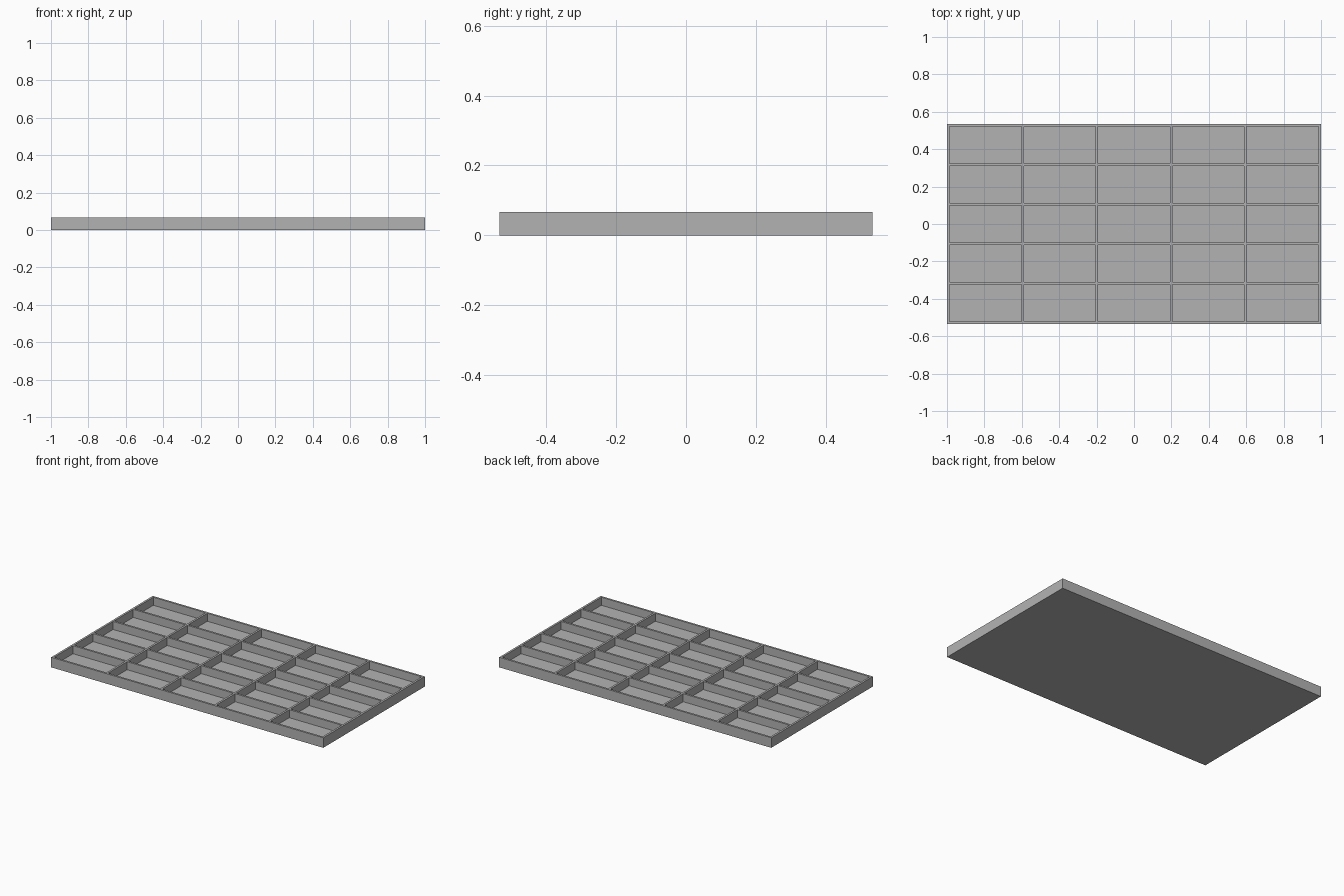
import bpy, bmesh
from mathutils import Matrix, Vector

cube = bpy.data.objects.get("Cube")
if cube:
    bpy.data.objects.remove(cube, do_unlink=True)

SIZE = Vector((2.0, 1.0667, 0.0667))
WALL = 0.0133
FLOOR = 0.0133
CELLS = 5


def make_material(name, colour):
    mat = bpy.data.materials.new(name)
    mat.use_nodes = True
    mat.diffuse_color = colour
    mat.node_tree.nodes["Principled BSDF"].inputs["Base Color"].default_value = colour
    return mat


def pocket_edges(length):
    """Start and end of every pocket along one side of the tray."""
    pocket = (length - WALL * (CELLS + 1)) / CELLS
    starts = [-length / 2 + WALL + i * (pocket + WALL) for i in range(CELLS)]
    return [(s, s + pocket) for s in starts]


def top_faces(bm):
    return [f for f in bm.faces if f.normal.z > 0.9]


# Solid slab standing on the ground
bm = bmesh.new()
bmesh.ops.create_cube(bm, size=1, matrix=Matrix.Translation((0, 0, SIZE.z / 2)) @ Matrix.Diagonal((*SIZE, 1)))
bm.normal_update()

# Score the rim and divider lines into the top
spans = [pocket_edges(SIZE.x), pocket_edges(SIZE.y)]
for axis, pairs in enumerate(spans):
    normal = Vector((axis == 0, axis == 1, 0))
    for position in (p for pair in pairs for p in pair):
        faces = top_faces(bm)
        edges = {e for f in faces for e in f.edges}
        verts = {v for f in faces for v in f.verts}
        bmesh.ops.bisect_plane(bm, geom=faces + list(edges) + list(verts),
                               plane_co=normal * position, plane_no=normal)
        bm.normal_update()


def in_pocket(face):
    centre = face.calc_center_median()
    return all(any(a < centre[axis] < b for a, b in spans[axis]) for axis in (0, 1))


# Sink the compartments
pockets = [f for f in top_faces(bm) if in_pocket(f)]
sunk = bmesh.ops.extrude_discrete_faces(bm, faces=pockets)["faces"]
for face in sunk:
    for vert in face.verts:
        vert.co.z = FLOOR
bmesh.ops.recalc_face_normals(bm, faces=bm.faces)

mesh = bpy.data.meshes.new("compartment_tray")
bm.to_mesh(mesh)
bm.free()
tray = bpy.data.objects.new("compartment_tray", mesh)
bpy.context.collection.objects.link(tray)
mesh.materials.append(make_material("plain grey", (0.45, 0.45, 0.45, 1)))
